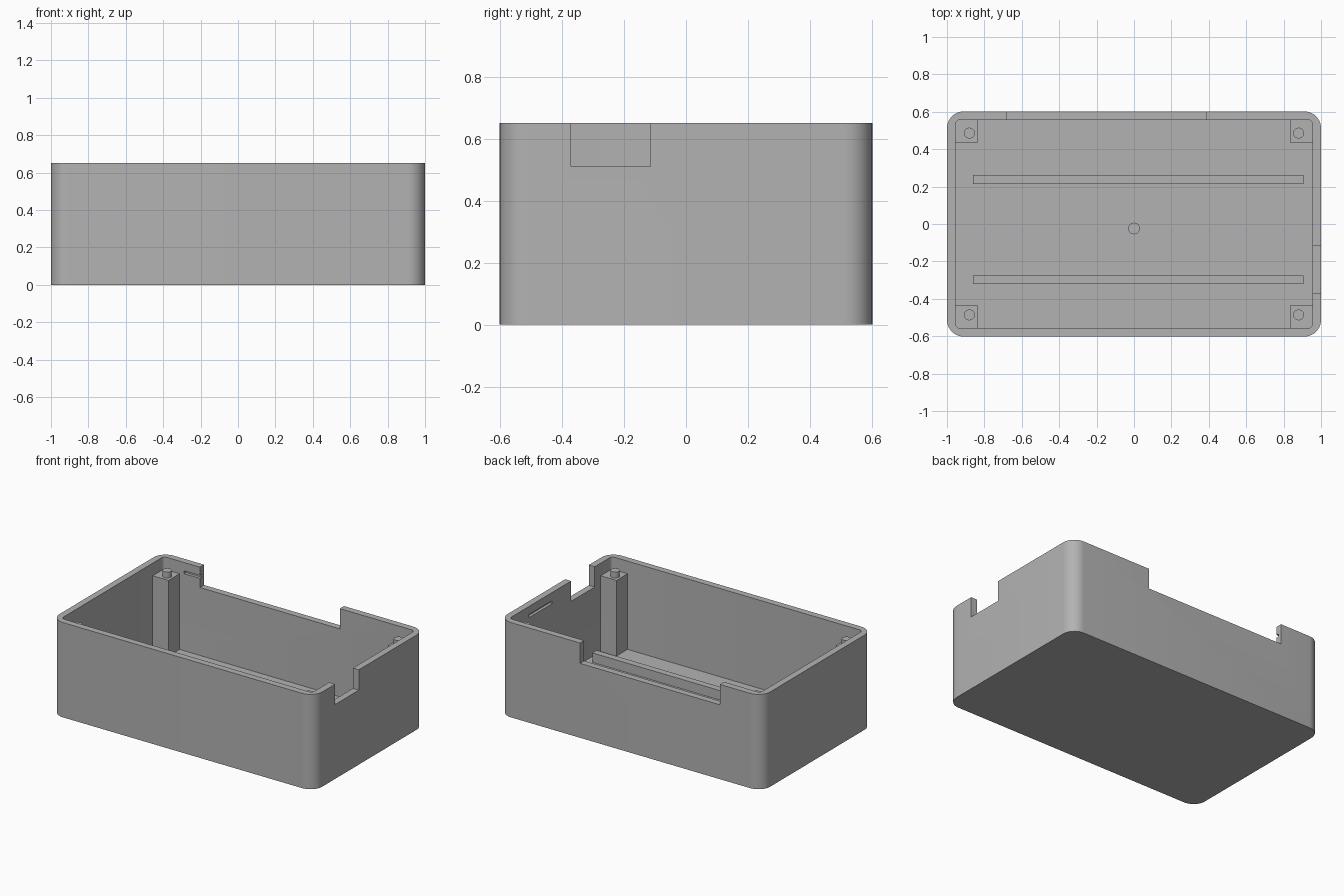
import bpy, bmesh
from math import cos, sin, pi

cube = bpy.data.objects.get("Cube")
if cube:
    bpy.data.objects.remove(cube, do_unlink=True)

GREY = (0.45, 0.45, 0.45, 1)
mat = bpy.data.materials.new("grey plastic")
mat.use_nodes = True
mat.diffuse_color = GREY
mat.node_tree.nodes["Principled BSDF"].inputs["Base Color"].default_value = GREY

HALF_X, HALF_Y, HEIGHT = 1.0, 0.602, 0.652
WALL, FLOOR = 0.045, 0.045
SINK = 0.01  # overlap that hides joints


def prism(name, outline, z0, z1):
    """Extrude a closed outline from z0 to z1."""
    bm = bmesh.new()
    face = bm.faces.new([bm.verts.new((x, y, z0)) for x, y in outline])
    top = bmesh.ops.extrude_face_region(bm, geom=[face])["geom"]
    verts = [v for v in top if isinstance(v, bmesh.types.BMVert)]
    bmesh.ops.translate(bm, verts=verts, vec=(0, 0, z1 - z0))
    bmesh.ops.recalc_face_normals(bm, faces=bm.faces)
    mesh = bpy.data.meshes.new(name)
    bm.to_mesh(mesh)
    bm.free()
    mesh.materials.append(mat)
    obj = bpy.data.objects.new(name, mesh)
    bpy.context.collection.objects.link(obj)
    return obj


def rounded(hx, hy, r, steps):
    corners = [(1, 1), (-1, 1), (-1, -1), (1, -1)]
    return [(sx * (hx - r) + r * cos((q + i / steps) * pi / 2),
             sy * (hy - r) + r * sin((q + i / steps) * pi / 2))
            for q, (sx, sy) in enumerate(corners) for i in range(steps + 1)]


def box(name, x0, x1, y0, y1, z0, z1):
    return prism(name, [(x0, y0), (x1, y0), (x1, y1), (x0, y1)], z0, z1)


def activate(obj):
    bpy.ops.object.select_all(action="DESELECT")
    obj.select_set(True)
    bpy.context.view_layer.objects.active = obj


def smooth(obj):
    activate(obj)
    bpy.ops.object.shade_smooth_by_angle(angle=pi / 6)


def cylinder(name, x, y, r, z0, z1):
    ring = [(x + r * cos(i * pi / 16), y + r * sin(i * pi / 16)) for i in range(32)]
    obj = prism(name, ring, z0, z1)
    smooth(obj)
    return obj


def cut(target, cutter):
    mod = target.modifiers.new("cut", "BOOLEAN")
    mod.operation, mod.solver, mod.object = "DIFFERENCE", "EXACT", cutter
    activate(target)
    bpy.ops.object.modifier_apply(modifier=mod.name)
    bpy.data.objects.remove(cutter, do_unlink=True)


# Hollow case with rounded corners
case = prism("case", rounded(HALF_X, HALF_Y, 0.09, 10), 0, HEIGHT)
inner_x, inner_y = HALF_X - WALL, HALF_Y - WALL
cut(case, prism("cavity", rounded(inner_x, inner_y, 0.025, 5), FLOOR, 1))

# Openings in the back and left walls
NOTCH = 0.512
cut(case, box("back_opening", -0.68, 0.385, inner_y - 0.02, 0.7, NOTCH, 1))
cut(case, box("left_opening", inner_x - 0.02, 1.1, -0.372, -0.115, NOTCH, 1))

# Shallow catch grooves inside the back and left walls
cut(case, box("back_groove", -0.80, -0.55, inner_y - 0.02, inner_y + 0.02, 0.575, 0.595))
cut(case, box("left_groove", inner_x - 0.02, inner_x + 0.02, 0.09, 0.34, 0.575, 0.595))
smooth(case)

# Corner posts with locating pegs
POST, POST_TOP = 0.12, 0.565
for side, sx in (("left", 1), ("right", -1)):
    for end, sy in (("front", -1), ("back", 1)):
        xs = sorted((sx * (inner_x + SINK), sx * (inner_x - POST)))
        ys = sorted((sy * (inner_y + SINK), sy * (inner_y - POST)))
        box(f"{end}_{side}_post", *xs, *ys, FLOOR - SINK, POST_TOP)
        cylinder(f"{end}_{side}_peg", sx * 0.88, sy * 0.486, 0.029,
                 POST_TOP - SINK, POST_TOP + 0.04)

# Floor ribs and central stud
for name, y in (("front_rib", -0.298), ("back_rib", 0.238)):
    box(name, -0.86, 0.905, y - 0.023, y + 0.023, FLOOR - SINK, 0.11)
cylinder("floor_stud", 0, -0.024, 0.031, FLOOR - SINK, 0.10)
